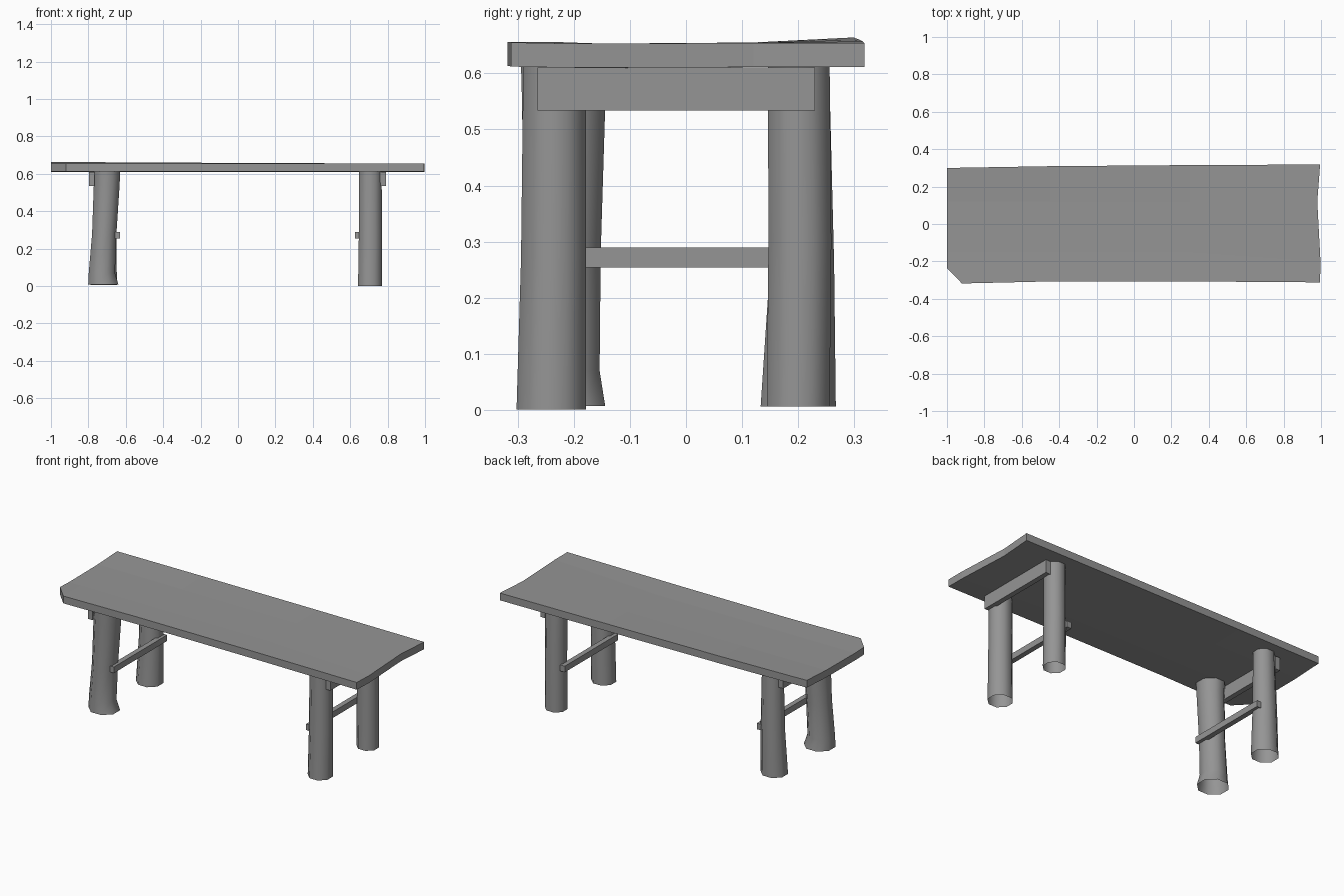
import bpy
from math import cos, sin, pi

# Dark grey wood
wood = bpy.data.materials.new("dark_grey_wood")
wood.diffuse_color = (0.3, 0.3, 0.3, 1)


def make(name, verts, faces, smooth=False):
    me = bpy.data.meshes.new(name)
    me.from_pydata(verts, [], faces)
    me.update()
    me.materials.append(wood)
    for p in me.polygons:
        p.use_smooth = smooth
    ob = bpy.data.objects.new(name, me)
    bpy.context.collection.objects.link(ob)
    return ob


def box(name, lo, hi):
    v = [(x, y, z) for x in (lo[0], hi[0]) for y in (lo[1], hi[1]) for z in (lo[2], hi[2])]
    f = [(0, 1, 3, 2), (4, 6, 7, 5), (0, 4, 5, 1), (2, 3, 7, 6), (0, 2, 6, 4), (1, 5, 7, 3)]
    return make(name, v, f)


def log_leg(name, rings, sides=8):
    # Open log tube, each ring is (x, y, z, x radius, y radius)
    v, f = [], []
    for x, y, z, rx, ry in rings:
        for i in range(sides):
            a = 2 * pi * (i + 0.5) / sides
            k = 1 / cos(pi / sides)
            v.append((x + rx * k * cos(a), y + ry * k * sin(a), z))
    for r in range(len(rings) - 1):
        for i in range(sides):
            j = (i + 1) % sides
            f.append((r * sides + i, r * sides + j, (r + 1) * sides + j, (r + 1) * sides + i))
    return make(name, v, f, True)


# Rough plank: columns along x, four points across (x, y, top z)
columns = [
    [(-1, -0.235, 0.656), (-1, -0.15, 0.653), (-1, 0.12, 0.655), (-1, 0.299, 0.664)],
    [(-0.92, -0.318, 0.656), (-0.92, -0.15, 0.653), (-0.92, 0.12, 0.655), (-0.92, 0.301, 0.663)],
    [(-0.45, -0.307, 0.655), (-0.45, -0.15, 0.652), (-0.45, 0.12, 0.654), (-0.45, 0.309, 0.660)],
    [(0.3, -0.307, 0.655), (0.3, -0.15, 0.652), (0.3, 0.12, 0.654), (0.3, 0.315, 0.657)],
    [(0.995, -0.312, 0.655), (0.997, -0.2, 0.653), (0.98, 0.12, 0.654), (0.995, 0.318, 0.654)],
]
n = 4
top = [p for col in columns for p in col]
verts = top + [(x, y, z - 0.043) for x, y, z in top]
off, last = len(top), len(columns) - 1
faces = []
for c in range(last):
    for r in range(n - 1):
        a, b = c * n + r, (c + 1) * n + r
        faces += [(a, b, b + 1, a + 1), (a + off, a + 1 + off, b + 1 + off, b + off)]
rim = ([c * n for c in range(last + 1)] + [last * n + r for r in range(1, n)]
       + [c * n + n - 1 for c in range(last - 1, -1, -1)] + [r for r in range(n - 2, 0, -1)])
for i, a in enumerate(rim):
    b = rim[(i + 1) % len(rim)]
    faces.append((a, a + off, b + off, b))
make("seat_plank", verts, faces)

# Log legs
log_leg("front_left_leg", [
    (-0.720, -0.221, 0.007, 0.081, 0.077), (-0.728, -0.224, 0.07, 0.070, 0.070),
    (-0.715, -0.221, 0.28, 0.065, 0.069), (-0.702, -0.218, 0.54, 0.069, 0.074),
    (-0.702, -0.218, 0.614, 0.072, 0.076)])
log_leg("back_left_leg", [
    (-0.718, 0.200, 0.006, 0.070, 0.067), (-0.713, 0.207, 0.26, 0.064, 0.057),
    (-0.710, 0.203, 0.614, 0.056, 0.052)])
log_leg("front_right_leg", [
    (0.706, -0.240, 0.001, 0.064, 0.062), (0.708, -0.236, 0.27, 0.062, 0.058),
    (0.708, -0.234, 0.614, 0.060, 0.056)])
log_leg("back_right_leg", [
    (0.709, 0.200, 0.006, 0.058, 0.056), (0.708, 0.203, 0.3, 0.057, 0.056),
    (0.707, 0.201, 0.614, 0.056, 0.055)])

# Rails: outer boards under the seat and thin inner stretchers
for side, upper, lower in (("left", (-0.797, -0.767), (-0.662, -0.632)),
                           ("right", (0.76, 0.79), (0.625, 0.655))):
    box(side + "_seat_rail", (upper[0], -0.265, 0.534), (upper[1], 0.23, 0.61))
    box(side + "_stretcher", (lower[0], -0.257, 0.254), (lower[1], 0.24, 0.29))
